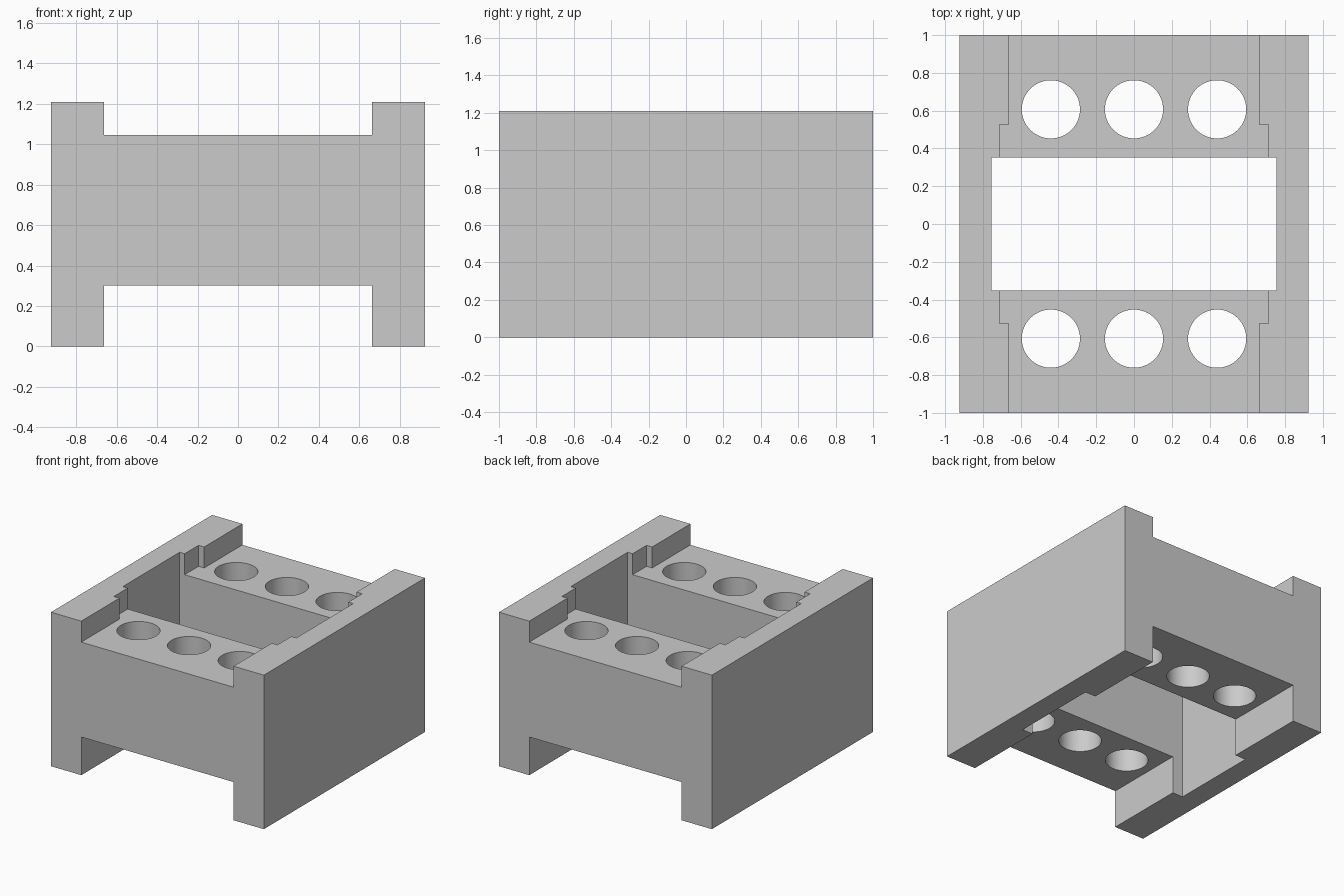
import bpy
import math

if "Cube" in bpy.data.objects:
    bpy.data.objects.remove(bpy.data.objects["Cube"], do_unlink=True)

# Main dimensions
HALF_X, HALF_Y, HEIGHT = 0.925, 1.0, 1.21
DECK_BOTTOM, DECK_TOP = 0.30, 1.045
RAIL_X = 0.662
OVER = 0.2

grey = bpy.data.materials.new("light_grey")
grey.use_nodes = True
colour = (0.6, 0.6, 0.6, 1)
grey.diffuse_color = colour
grey.node_tree.nodes["Principled BSDF"].inputs["Base Color"].default_value = colour


def box(name, half_x, half_y, z0, z1):
    """Box centred on x and y, spanning z0 to z1."""
    bpy.ops.mesh.primitive_cube_add(size=2, location=(0, 0, (z0 + z1) / 2))
    obj = bpy.context.object
    obj.name = name
    obj.scale = (half_x, half_y, (z1 - z0) / 2)
    bpy.ops.object.transform_apply(location=True, scale=True)
    obj.data.materials.append(grey)
    return obj


def cut(target, cutter):
    """Subtract the cutter from the target and remove it."""
    cutter.hide_render = True
    mod = target.modifiers.new("cut", "BOOLEAN")
    mod.operation = "DIFFERENCE"
    mod.solver = "EXACT"
    mod.object = cutter
    bpy.ops.object.select_all(action="DESELECT")
    bpy.context.view_layer.objects.active = target
    target.select_set(True)
    bpy.ops.object.modifier_apply(modifier=mod.name)
    bpy.data.objects.remove(cutter, do_unlink=True)


# Solid block, cut into an H-shaped profile with side walls
body = box("block_body", HALF_X, HALF_Y, 0, HEIGHT)
cut(body, box("top_channel", RAIL_X, HALF_Y + OVER, DECK_TOP, HEIGHT + OVER))
cut(body, box("bottom_channel", RAIL_X, HALF_Y + OVER, -OVER, DECK_BOTTOM))

# Shallow recess in the rails above the deck, then the central opening
cut(body, box("rail_recess", 0.711, 0.526, DECK_TOP, HEIGHT + OVER))
cut(body, box("central_opening", 0.754, 0.353, -OVER, HEIGHT + OVER))

# Two rows of three round through holes
for y in (-0.607, 0.607):
    for x in (-0.44, 0, 0.44):
        bpy.ops.mesh.primitive_cylinder_add(
            vertices=64, radius=0.154, depth=2, location=(x, y, DECK_TOP / 2))
        hole = bpy.context.object
        hole.name = "round_hole"
        hole.data.materials.append(grey)
        cut(body, hole)

# Smooth hole walls, crisp block edges
bpy.ops.object.select_all(action="DESELECT")
bpy.context.view_layer.objects.active = body
body.select_set(True)
bpy.ops.object.shade_smooth_by_angle(angle=math.radians(30))
